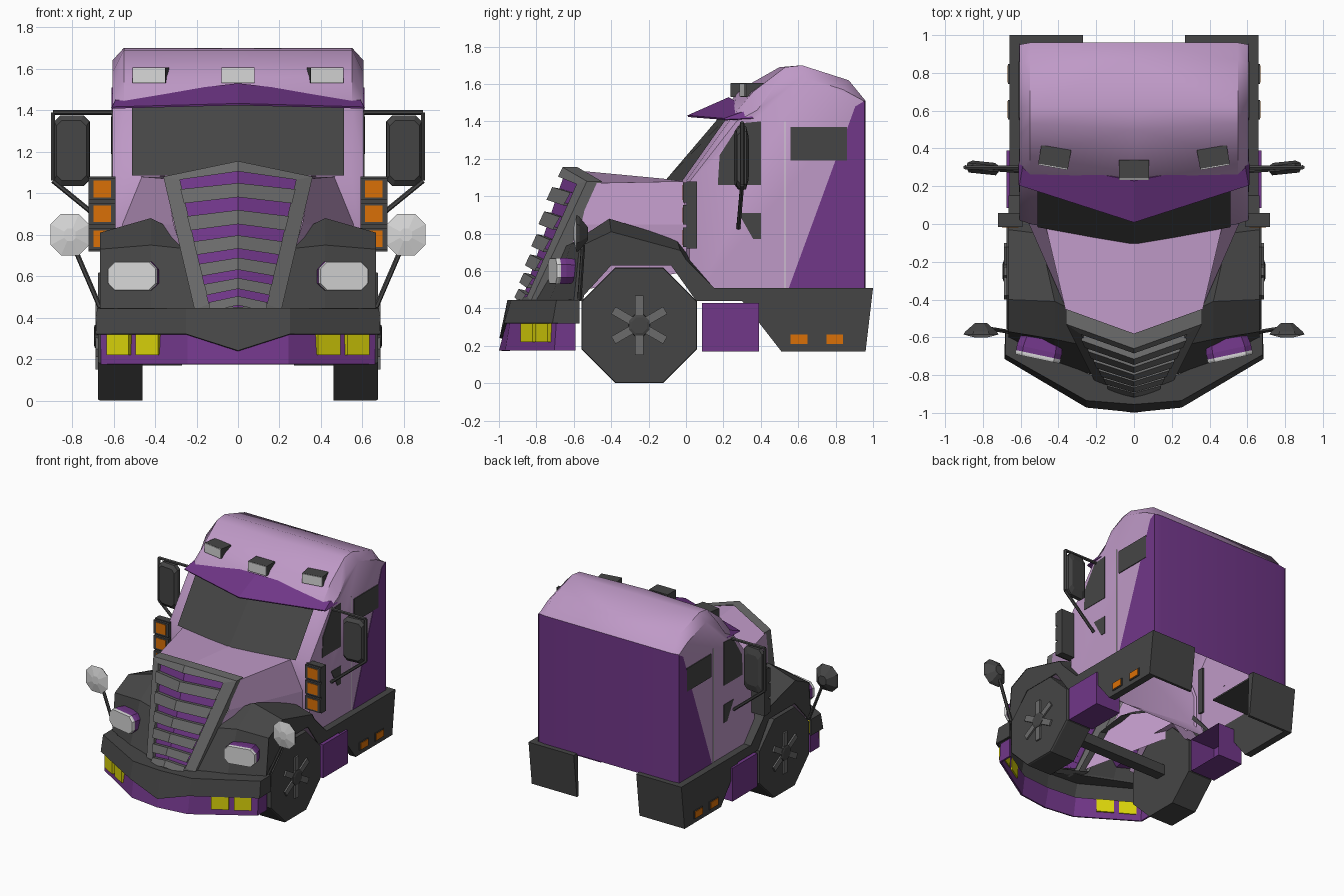
import bpy, bmesh, math
from mathutils import Matrix, Vector

if "Cube" in bpy.data.objects:
    bpy.data.objects.remove(bpy.data.objects["Cube"])


def material(name, r, g, b):
    m = bpy.data.materials.new(name)
    m.diffuse_color = (r, g, b, 1)
    m.use_nodes = True
    m.node_tree.nodes["Principled BSDF"].inputs["Base Color"].default_value = m.diffuse_color
    return m


LILAC = material("lilac paint", 0.52, 0.32, 0.57)
PURPLE = material("purple paint", 0.165, 0.038, 0.25)
DARK = material("dark grey", 0.06, 0.06, 0.06)
MID = material("mid grey", 0.145, 0.145, 0.145)
LIGHT = material("lamp grey", 0.68, 0.68, 0.68)
ORANGE = material("orange lamp", 0.70, 0.16, 0.002)
YELLOW = material("yellow lamp", 0.72, 0.67, 0.003)


def finish(name, bm, mat, mirror=True, solid=0.0, mat2=None, rule=None, smooth=0):
    bmesh.ops.recalc_face_normals(bm, faces=bm.faces)
    for f in bm.faces:
        f.smooth = smooth > 0
        if rule:
            f.material_index = int(rule(f))
    me = bpy.data.meshes.new(name)
    bm.to_mesh(me)
    bm.free()
    if smooth:
        me.set_sharp_from_angle(angle=math.radians(smooth))
    ob = bpy.data.objects.new(name, me)
    bpy.context.collection.objects.link(ob)
    me.materials.append(mat)
    if mat2:
        me.materials.append(mat2)
    if mirror:
        ob.modifiers.new("mirror", "MIRROR")
    if solid:
        s = ob.modifiers.new("thickness", "SOLIDIFY")
        s.thickness, s.offset = solid, 0
    return ob


def loft(name, rows, mat, closed=False, caps=(), tf=None, **kw):
    """Bridge equal-length rows of points; caps lists the rows to fill."""
    bm = bmesh.new()
    vs = [[bm.verts.new(p) for p in row] for row in rows]
    n = len(rows[0])
    for a, b in zip(vs, vs[1:]):
        for i in range(n if closed else n - 1):
            j = (i + 1) % n
            bm.faces.new((a[i], a[j], b[j], b[i]))
    for c in caps:
        bm.faces.new(vs[c])
    if tf:
        bmesh.ops.transform(bm, matrix=tf, verts=bm.verts)
    return finish(name, bm, mat, **kw)


def prism(name, yz, x0, x1, mat, **kw):
    return loft(name, [[(x, y, z) for y, z in yz] for x in (x0, x1)], mat, closed=True, caps=(0, -1), **kw)


def box(name, c, size, mat, rz=0, rx=0, **kw):
    bm = bmesh.new()
    rot = Matrix.Rotation(math.radians(rz), 4, "Z") @ Matrix.Rotation(math.radians(rx), 4, "X")
    bmesh.ops.create_cube(bm, size=1, matrix=Matrix.Translation(c) @ rot @ Matrix.Diagonal((*size, 1)))
    return finish(name, bm, mat, **kw)


def bar(name, p, q, r, mat):
    p, q = Vector(p), Vector(q)
    bm = bmesh.new()
    rot = (q - p).to_track_quat("Z", "Y").to_matrix().to_4x4()
    bmesh.ops.create_cone(bm, cap_ends=True, segments=6, radius1=r, radius2=r, depth=(q - p).length,
                          matrix=Matrix.Translation((p + q) / 2) @ rot)
    return finish(name, bm, mat)


def octo(name, c, w, h, cut, rows, mat, rz=0):
    """Chamfered plate facing y; rows are (depth, scale)."""
    o = [(w, h - cut), (w - cut, h), (cut - w, h), (-w, h - cut), (-w, cut - h), (cut - w, -h), (w - cut, -h), (w, cut - h)]
    tf = Matrix.Translation(c) @ Matrix.Rotation(math.radians(rz), 4, "Z")
    return loft(name, [[(x * s, d, z * s) for x, z in o] for d, s in rows], mat, closed=True, caps=(0, -1), tf=tf)


def ring(x, r, cy=-0.25, cz=0.31, n=8):
    return [(x, cy + r * math.cos(math.tau * (i + 0.5) / n), cz + r * math.sin(math.tau * (i + 0.5) / n)) for i in range(n)]


# Cab and sleeper shell, open underneath, purple rear wall, smooth roof
mid = [(.96, .5), (.96, 1.51), (.87, 1.62), (.62, 1.70), (.50, 1.69), (.27, 1.56), (.20, 1.43), (-.10, 1.08), (-.08, .62), (.08, .5)]
edge = [(.96, .5), (.96, 1.51), (.87, 1.62), (.62, 1.70), (.53, 1.69), (.36, 1.56), (.25, 1.43), (.0, 1.08), (.0, .62), (.08, .5)]
side = [(.95, .5), (.95, 1.51), (.84, 1.57), (.62, 1.64), (.47, 1.58), (.38, 1.46), (.27, 1.40), (.02, 1.08), (.02, .62), (.08, .5)]
loft("cab", [[(x, y, z) for y, z in p] for x, p in ((0, mid), (.55, edge), (.605, side))], LILAC, caps=(-1,), smooth=37,
     mat2=PURPLE, rule=lambda f: abs(f.normal.y) > .9 and f.calc_center_median().y > .9)
loft("windscreen", [[(0, -.11, 1.085), (0, .19, 1.437)], [(.51, -.017, 1.085), (.51, .232, 1.437)]], DARK)

# Plates on the cab sides
for name, pts, m in (
        ("side_stripe", [(.55, .51), (.905, 1.48), (.955, 1.51), (.955, .51)], PURPLE),
        ("door_window", [(.17, 1.06), (.40, 1.06), (.40, 1.40), (.29, 1.39), (.18, 1.22)], DARK),
        ("door_vent", [(.28, .91), (.40, .91), (.40, .77), (.36, .77)], DARK),
        ("door_seam", [(.527, .51), (.533, .51), (.533, 1.40), (.527, 1.40)], LIGHT)):
    prism(name, pts, .6055, .609, m)
prism("sleeper_window", [(.56, 1.19), (.86, 1.19), (.86, 1.37), (.56, 1.37)], .6055, .612, DARK)

# Sun visor
loft("sun_visor", [[(0, .23, 1.525), (.58, .34, 1.46), (.605, .36, 1.415)],
                   [(0, .01, 1.428), (.605, .205, 1.412), (.608, .21, 1.408)]], PURPLE, solid=.01)

# Roof lamps
for x, y, rz, mir in ((0, .29, 0, False), (.42, .355, 10, True)):
    box("roof_lamp_housing", (x, y, 1.568), (.16, .10, .075), DARK, rz, mirror=mir)
    d = Matrix.Rotation(math.radians(rz), 3, "Z") @ Vector((0, -.052, 0))
    box("roof_lamp", (x + d.x, y + d.y, 1.568 + d.z), (.157, .008, .072), LIGHT, rz, mirror=mir)

# Hood
loft("hood", [[(0, -.08, 1.09), (.47, .0, 1.08), (.565, .02, .85), (.565, .02, .6)],
              [(0, -.61, 1.14), (.35, -.51, 1.07), (.31, -.56, .85), (.19, -.77, .46)]], LILAC)

# Grille: frame, backing and angled slats
outer = [(0, -.66, 1.155), (.36, -.53, 1.08), (.21, -.83, .44), (0, -.90, .42)]
inner = [(0, -.685, 1.105), (.28, -.585, 1.065), (.14, -.85, .465), (0, -.905, .45)]
back = [(x, y + .08, z) for x, y, z in outer]
loft("grille_frame", [back, outer, inner, [(x, y + .04, z) for x, y, z in inner]], MID)
bi = [(x, y + .03, z) for x, y, z in inner]
loft("grille_backing", [[bi[0], bi[3]], [bi[1], bi[2]]], PURPLE)
for zc, hh in ((1.015, .034), (.885, .034), (.765, .032), (.66, .029), (.565, .026), (.482, .022)):
    def rim(dz, out):
        z = zc + dz
        w = .14 + .14 * max(0, z - .5) / .56
        zs = z - .03
        return [(0, -.685 - (1.105 - z) * .33 - out, z), (w, -.585 - (1.065 - zs) * .44 - out, zs)]
    loft("grille_slat", [rim(hh - .008, -.03), rim(hh, .012), rim(-hh, .02), rim(-hh, -.03)], MID)

# Front fender tops, from bumper back over the wheel
out_e = [(.665, -.60, .44), (.665, -.57, .73), (.665, -.40, .81), (.665, -.03, .71), (.665, .0, .66), (.665, .15, .51)]
ridge = [(.42, -.73, .44), (.42, -.61, .75), (.42, -.41, .88), (.50, -.05, .77), (.55, .0, .70), (.60, .15, .51)]
inn_e = [(.16, -.82, .44), (.23, -.65, .73), (.28, -.48, .81), (.46, -.05, .74), (.54, .0, .66), (.56, .15, .50)]
loft("fender_top", [out_e, ridge, inn_e], DARK)

# Fender side with wheel arch, joined to the rear skirt
arch = [(.055, .44), (-.08, .63), (-.40, .63), (-.545, .47), (-.55, .44)]
outline = [(y, z) for _, y, z in out_e] + [(1.0, .51), (.96, .17), (.51, .17), (.30, .44)] + arch
prism("fender_side", outline, .605, .66, DARK)
loft("wheel_well", [[(x, y, z - .005) for y, z in arch] for x in (.655, .42)], LILAC)
prism("rear_skirt", [(1.0, .51), (.96, .17), (.94, .17), (.95, .51)], .27, .655, DARK)
box("skirt_ledge", (.45, .74, .495), (.32, .42, .012), DARK)
for y in (.605, .795):
    box("skirt_lamp_rim", (.661, y, .235), (.01, .105, .062), DARK)
    box("skirt_lamp", (.664, y, .235), (.014, .09, .05), ORANGE)

# Steps, open on the inside
loft("step", [[(.46, .085, .43), (.46, .085, .17), (.46, .39, .17), (.46, .39, .43)],
              [(.675, .085, .43), (.675, .085, .17), (.675, .39, .17), (.675, .39, .43)]], PURPLE, closed=True, caps=(-1,))

# Bumper and lower apron
loft("bumper", [[(0, -.84, .44), (.2, -.81, .44), (.6, -.64, .44), (.6, -.57, .44)],
                [(0, -.95, .44), (.25, -.93, .44), (.675, -.69, .44), (.675, -.57, .44)],
                [(0, -.99, .24), (.25, -.965, .32), (.68, -.71, .32), (.675, -.57, .32)]], DARK, solid=.015)
loft("apron", [[(0, -.955, .32), (.24, -.935, .32), (.655, -.69, .32), (.655, -.59, .32)],
               [(0, -.992, .175), (.24, -.96, .175), (.655, -.70, .175), (.655, -.59, .175)]], PURPLE, solid=.015)
for x, y in ((.43, -.835), (.57, -.755)):
    box("fog_lamp", (x, y, .27), (.125, .04, .10), YELLOW, 31)

# Headlamps with purple housings
octo("headlamp", (.505, -.685, .60), .122, .07, .035, [(-.03, .96), (-.02, 1), (-.008, 1)], LIGHT, 12)
octo("headlamp_housing", (.505, -.685, .60), .122, .07, .035, [(-.008, .98), (.02, 1), (.09, .9)], PURPLE, 12)

# Marker lamp stacks beside the hood
box("marker_housing", (.655, .03, .90), (.13, .055, .36), DARK)
for z in (.78, .90, 1.02):
    box("marker_rim", (.655, .01, z), (.13, .05, .105), DARK)
    box("marker_lamp", (.655, -.014, z), (.085, .008, .08), ORANGE)

# Door mirrors and brackets
octo("door_mirror", (.80, .295, 1.205), .085, .17, .03, [(-.03, .85), (-.01, 1), (.02, 1), (.035, .7)], DARK, 6)
path = [(.60, .30, 1.39), (.892, .30, 1.39), (.892, .30, 1.06), (.61, .28, .83)]
for p, q in zip(path, path[1:]):
    bar("mirror_bracket", p, q, .012, DARK)

# Round hood mirrors on posts
octo("hood_mirror_glass", (.81, -.57, .80), .093, .10, .05, [(-.032, .3), (-.015, 1)], LIGHT)
octo("hood_mirror_shell", (.81, -.57, .80), .093, .10, .05, [(-.015, 1), (.0, .9), (.045, .35)], DARK)
bar("hood_mirror_post", (.79, -.55, .74), (.665, -.57, .45), .012, DARK)

# Wheels, spokes, hubs and axle
loft("tire", [ring(.46, .335), ring(.665, .335), ring(.675, .33)], DARK, closed=True, caps=(0, -1))
for i in range(6):
    bm = bmesh.new()
    tf = Matrix.Translation((.672, -.25, .31)) @ Matrix.Rotation(math.tau * i / 6, 4, "X") @ Matrix.Translation((0, 0, .105))
    bmesh.ops.create_cube(bm, size=1, matrix=tf @ Matrix.Diagonal((.03, .045, .11, 1)))
    finish("wheel_spoke", bm, MID)
loft("wheel_hub", [ring(.65, .065), ring(.69, .06), ring(.695, .045)], DARK, closed=True, caps=(0, -1))
box("axle", (0, -.25, .31), (.96, .08, .08), DARK, mirror=False)
